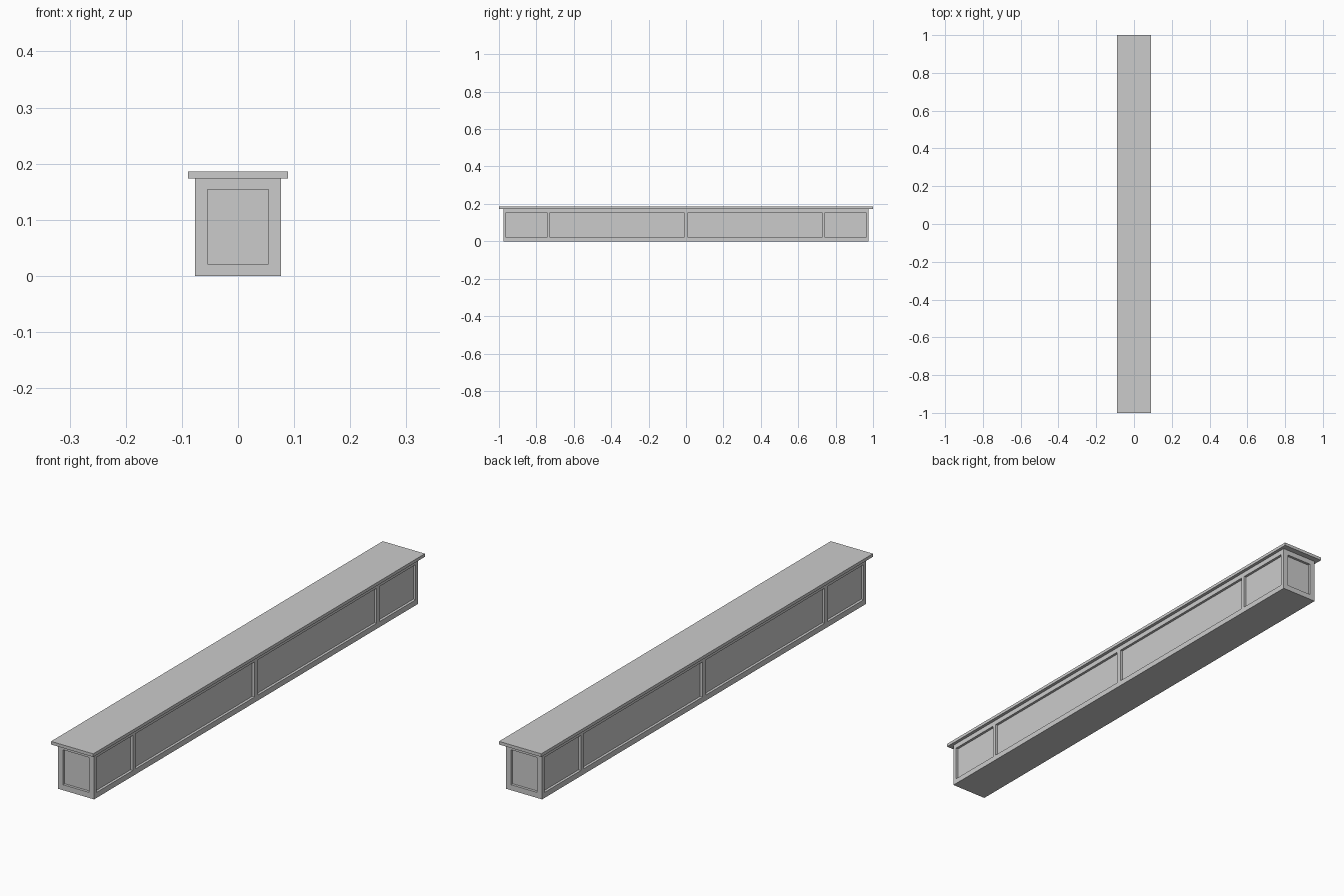
import bpy
import bmesh
from mathutils import Matrix, Vector

if "Cube" in bpy.data.objects:
    bpy.data.objects.remove(bpy.data.objects["Cube"])

HX, HY, H = 0.0765, 0.977, 0.174   # body half width, half length, height
D = 0.01                           # panel recess depth


def add_box(bm, lo, hi):
    lo, hi = Vector(lo), Vector(hi)
    m = Matrix.Translation((lo + hi) / 2) @ Matrix.Diagonal((*(hi - lo), 1))
    bmesh.ops.create_cube(bm, size=1, matrix=m)


def make(name, boxes):
    bm = bmesh.new()
    for lo, hi in boxes:
        add_box(bm, lo, hi)
    me = bpy.data.meshes.new(name)
    bm.to_mesh(me)
    bm.free()
    ob = bpy.data.objects.new(name, me)
    bpy.context.collection.objects.link(ob)
    return ob


# Beam body and overhanging top board
body = make("body", [((-HX, -HY, 0), (HX, HY, H))])
make("top_board", [((-0.089, -1, H), (0.089, 1, 0.186))])

# Cutters for the recessed panels: four per long side, one per end
cuts = []
for s in (-1, 1):
    x0, x1 = sorted((s * (HX - D), s * (HX + 0.02)))
    for a, b in ((0.01, 0.727), (0.743, 0.962)):
        for t in (-1, 1):
            y0, y1 = sorted((t * a, t * b))
            cuts.append(((x0, y0, 0.021), (x1, y1, 0.155)))
    y0, y1 = sorted((s * (HY - D), s * (HY + 0.02)))
    cuts.append(((-0.0545, y0, 0.021), (0.0545, y1, 0.154)))

# The long-side and end pockets overlap near corners, so cut only what stays apart
side_cutter = make("side_panel_cutter", [c for c in cuts if c[0][0] != -0.0545])
end_cutter = make("end_panel_cutter", [c for c in cuts if c[0][0] == -0.0545])
for cutter in (side_cutter, end_cutter):
    cutter.hide_render = True
    cutter.hide_set(True)
    mod = body.modifiers.new(cutter.name, 'BOOLEAN')
    mod.operation = 'DIFFERENCE'
    mod.solver = 'EXACT'
    mod.object = cutter
